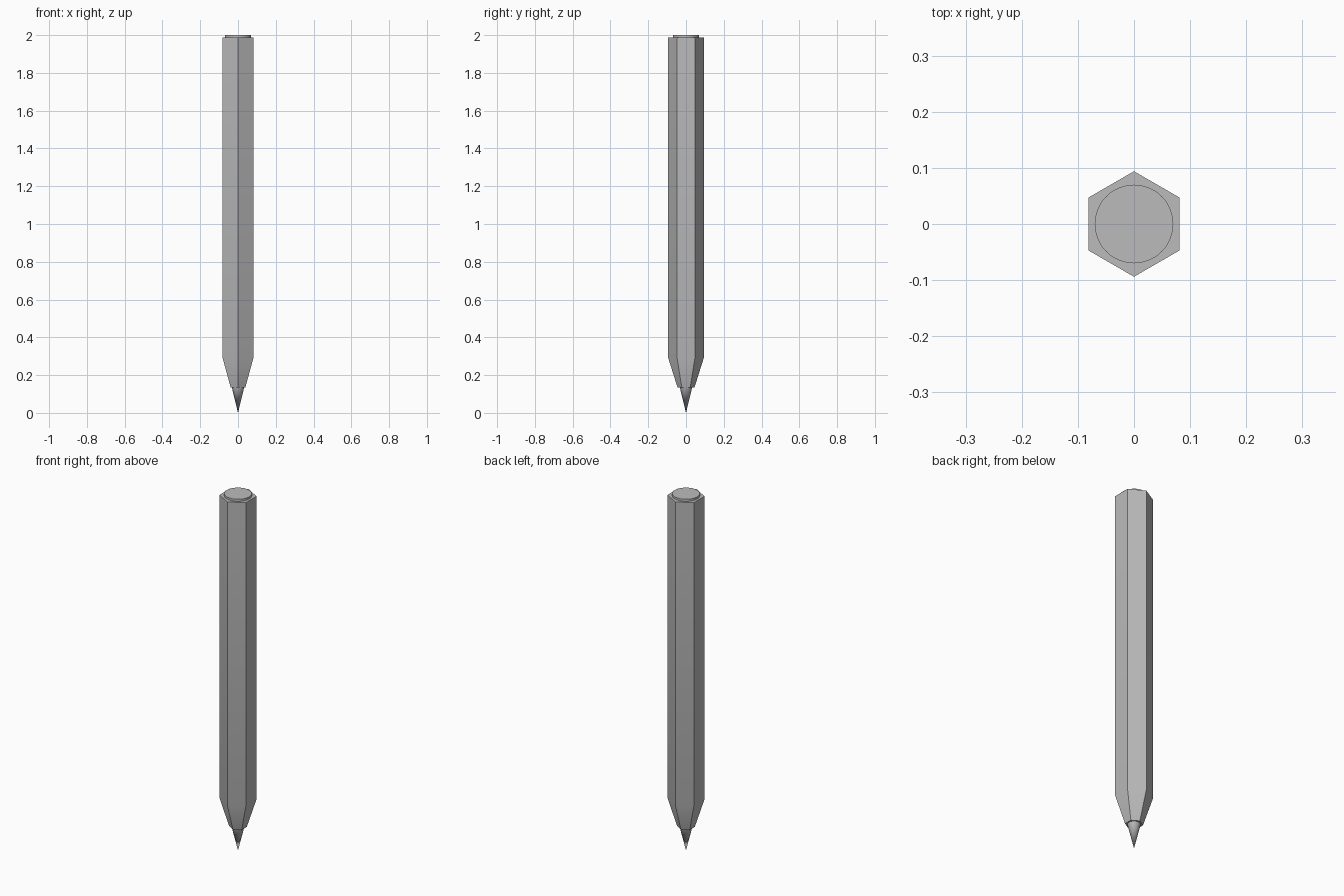
import bpy, bmesh, math

if "Cube" in bpy.data.objects:
    bpy.data.objects.remove(bpy.data.objects["Cube"])

grey = bpy.data.materials.new("mid grey")
grey.diffuse_color = (0.5, 0.5, 0.5, 1)
grey.use_nodes = True
grey.node_tree.nodes["Principled BSDF"].inputs["Base Color"].default_value = grey.diffuse_color


def lathe(name, sides, profile, angle):
    """Stack rings of (radius, z) from bottom to top; zero radius makes a point."""
    bm = bmesh.new()
    rings = []
    for r, z in profile:
        if r == 0:
            rings.append([bm.verts.new((0, 0, z))] * sides)
            continue
        turn = [math.pi / 2 + math.tau * i / sides for i in range(sides)]
        rings.append([bm.verts.new((r * math.cos(a), r * math.sin(a), z)) for a in turn])
    for low, high in zip(rings, rings[1:]):
        for i in range(sides):
            j = (i + 1) % sides
            corners = dict.fromkeys((low[i], low[j], high[j], high[i]))
            bm.faces.new(list(corners))
    # Close the open ends
    for ring in (rings[0], rings[-1]):
        if len(set(ring)) > 2:
            bm.faces.new(ring)
    bmesh.ops.recalc_face_normals(bm, faces=bm.faces)
    mesh = bpy.data.meshes.new(name)
    bm.to_mesh(mesh)
    bm.free()
    mesh.materials.append(grey)
    obj = bpy.data.objects.new(name, mesh)
    bpy.context.collection.objects.link(obj)
    bpy.ops.object.select_all(action='DESELECT')
    obj.select_set(True)
    bpy.context.view_layer.objects.active = obj
    bpy.ops.object.shade_smooth_by_angle(angle=math.radians(angle))
    return obj


# Six-sided shaft with its tapered sharpened end
lathe("pencil_shaft", 6, [(0.045, 0.135), (0.094, 0.29), (0.094, 1.988)], 30)

# Pointed lead, seated slightly inside the shaft
lathe("lead_tip", 32, [(0, 0), (0.034, 0.14)], 30)

# Thin round disc on the blunt end
lathe("end_disc", 48, [(0.07, 1.98), (0.07, 2.0)], 30)
